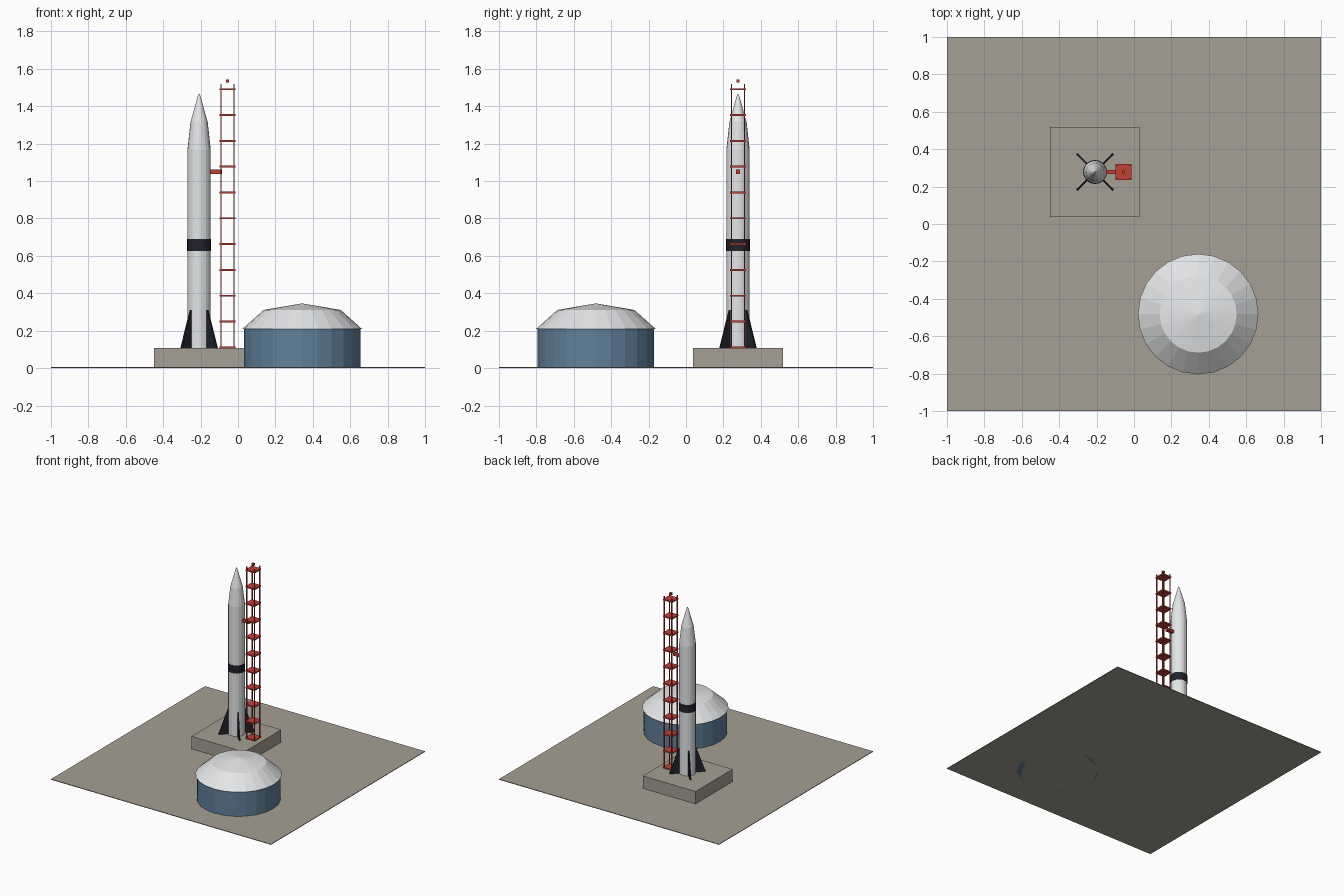
import bpy
import bmesh
from math import cos, sin, pi
from mathutils import Matrix, Vector

if "Cube" in bpy.data.objects:
    bpy.data.objects.remove(bpy.data.objects["Cube"])


def material(name, rgb):
    m = bpy.data.materials.new(name)
    m.use_nodes = True
    m.diffuse_color = (*rgb, 1)
    m.node_tree.nodes["Principled BSDF"].inputs["Base Color"].default_value = (*rgb, 1)
    return m


concrete = material("concrete", (0.38, 0.35, 0.29))
white = material("white paint", (0.78, 0.79, 0.80))
dark = material("dark navy", (0.015, 0.016, 0.025))
blue = material("steel blue", (0.12, 0.22, 0.33))
red = material("tower red", (0.53, 0.05, 0.035))


def finish(name, bm, mat, location=(0, 0, 0)):
    bmesh.ops.recalc_face_normals(bm, faces=bm.faces)
    mesh = bpy.data.meshes.new(name)
    bm.to_mesh(mesh)
    bm.free()
    mesh.materials.append(mat)
    ob = bpy.data.objects.new(name, mesh)
    ob.location = location
    bpy.context.collection.objects.link(ob)
    return ob


def box(name, center, size, mat):
    bm = bmesh.new()
    bmesh.ops.create_cube(bm, size=1)
    bmesh.ops.scale(bm, vec=size, verts=bm.verts)
    return finish(name, bm, mat, center)


def lathe(name, profile, center, mat, sides=20):
    """Stack rings of (radius, height); radius 0 makes a point; ends are capped."""
    bm = bmesh.new()
    rings = []
    for r, z in profile:
        if r == 0:
            rings.append([bm.verts.new((0, 0, z))] * sides)
        else:
            rings.append([bm.verts.new((r * cos(2 * pi * i / sides),
                                        r * sin(2 * pi * i / sides), z))
                          for i in range(sides)])
    for low, high in zip(rings, rings[1:]):
        for i in range(sides):
            j = (i + 1) % sides
            corners = [low[i], low[j], high[j], high[i]]
            bm.faces.new(list(dict.fromkeys(corners)))
    for ring in (rings[0], rings[-1]):
        if ring[0] is not ring[1]:
            bm.faces.new(ring)
    return finish(name, bm, mat, (*center, 0))


# Ground and launch pad
ROCKET = Vector((-0.208, 0.278))
PAD_TOP = 0.107
box("ground", (0, 0, 0.0025), (2, 2, 0.005), concrete)
box("launch_pad", (-0.21, 0.278, PAD_TOP / 2), (0.48, 0.48, PAD_TOP), concrete)

# Rocket body, nose and band
R = 0.062
lathe("rocket_body", [(R, PAD_TOP), (R, 1.17)], ROCKET, white)
lathe("rocket_nose", [(R, 1.17), (0.046, 1.315), (0.005, 1.462), (0, 1.468)], ROCKET, white)
lathe("rocket_band", [(R + 0.002, 0.625), (R + 0.002, 0.69)], ROCKET, dark)

# Four fins on the diagonals
for k in range(4):
    bm = bmesh.new()
    outline = [(0.055, PAD_TOP), (0.137, PAD_TOP), (0.066, 0.31), (0.055, 0.31)]
    face = bm.faces.new([bm.verts.new((x, -0.005, z)) for x, z in outline])
    grown = bmesh.ops.extrude_face_region(bm, geom=[face])["geom"]
    bmesh.ops.translate(bm, vec=(0, 0.01, 0),
                        verts=[v for v in grown if isinstance(v, bmesh.types.BMVert)])
    bmesh.ops.rotate(bm, matrix=Matrix.Rotation(pi / 4 + k * pi / 2, 3, "Z"), verts=bm.verts)
    finish(f"fin_{k + 1}", bm, dark, (*ROCKET, 0))

# Service tower: posts, platforms, arm and beacon
TX, TY = -0.056, 0.278
for sx in (-1, 1):
    for sy in (-1, 1):
        box("tower_post", (TX + sx * 0.035, TY + sy * 0.035, (PAD_TOP + 1.518) / 2),
            (0.007, 0.007, 1.518 - PAD_TOP), red)
for i in range(11):
    box(f"tower_platform_{i + 1}", (TX, TY, 0.111 + 0.138 * i), (0.084, 0.084, 0.01), red)
box("tower_arm", (-0.117, TY, 1.05), (0.062, 0.024, 0.022), red)
box("tower_beacon", (TX, TY, 1.535), (0.018, 0.018, 0.018), red)

# Round building with faceted roof
HALL = (0.343, -0.482)
lathe("hall_wall", [(0.312, 0), (0.312, 0.208)], HALL, blue, 24)
lathe("hall_roof", [(0.322, 0.208), (0.206, 0.311), (0, 0.346)], HALL, white, 24)
